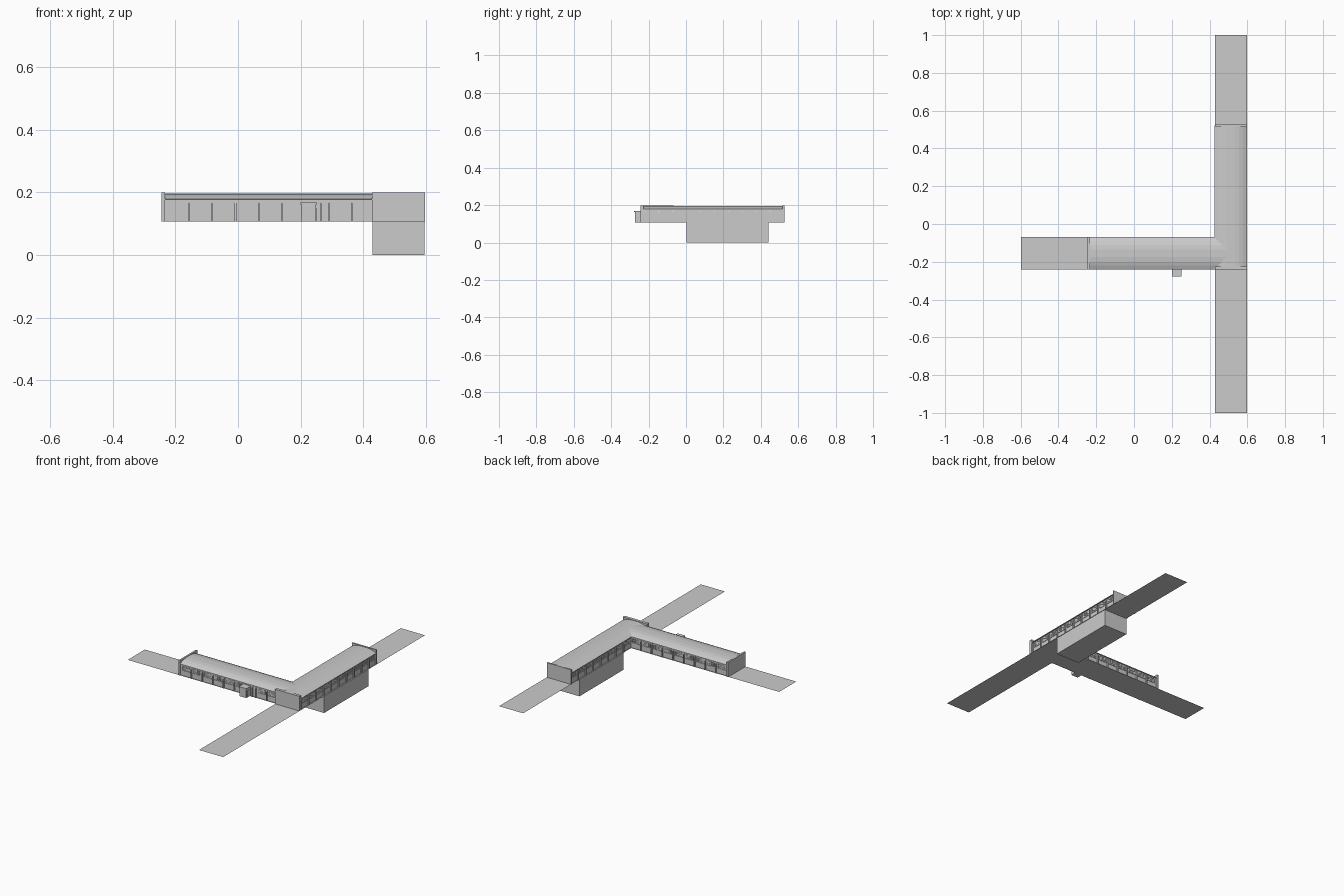
import bpy, bmesh
from mathutils import Matrix, Vector

if "Cube" in bpy.data.objects:
    bpy.data.objects.remove(bpy.data.objects["Cube"])

G = 0.107      # ground level
EAVE = 0.178   # top of the side walls


def finish(name, bm):
    bmesh.ops.recalc_face_normals(bm, faces=bm.faces)
    me = bpy.data.meshes.new(name)
    bm.to_mesh(me)
    bm.free()
    ob = bpy.data.objects.new(name, me)
    bpy.context.collection.objects.link(ob)
    return ob


def add_box(bm, lo, hi, frame=Matrix()):
    lo, hi = Vector(lo), Vector(hi)
    m = frame @ Matrix.Translation((lo + hi) / 2) @ Matrix.Diagonal((*(hi - lo), 1))
    bmesh.ops.create_cube(bm, size=1, matrix=m)


def box(name, lo, hi):
    bm = bmesh.new()
    add_box(bm, lo, hi)
    return finish(name, bm)


def sheet(name, x0, x1, y0, y1):
    bm = bmesh.new()
    bm.faces.new([bm.verts.new((x, y, G)) for x, y in ((x0, y0), (x1, y0), (x1, y1), (x0, y1))])
    return finish(name, bm)


def prism(name, profile, start, end, frame):
    """Extrude a (v, z) profile along local u from start to end."""
    bm = bmesh.new()
    a, b = ([bm.verts.new(frame @ Vector((u, v, z))) for v, z in profile] for u in (start, end))
    n = len(profile)
    for i in range(n):
        j = (i + 1) % n
        bm.faces.new((a[i], a[j], b[j], b[i]))
    bm.faces.new(a)
    bm.faces.new(b)
    return finish(name, bm)


def frame_of(origin, along, out):
    """Local axes: u along the wall, v outward, z up."""
    m = Matrix.Identity(4)
    for r in range(3):
        m[r][0], m[r][1], m[r][2], m[r][3] = along[r], out[r], (0, 0, 1)[r], origin[r]
    return m


def facade(name, frame, piers, windows):
    # buttresses with sloped caps
    bm = bmesh.new()
    for u in piers:
        w = 0.003
        prof = [(-0.002, G), (0.008, G), (0.008, 0.163), (0.003, 0.171), (-0.002, 0.171)]
        a, b = ([bm.verts.new(frame @ Vector((s, v, z))) for v, z in prof] for s in (u - w, u + w))
        for i in range(5):
            j = (i + 1) % 5
            bm.faces.new((a[i], a[j], b[j], b[i]))
        bm.faces.new(a)
        bm.faces.new(b)
    finish(name + "_buttresses", bm)
    # window frames and glazing bars
    bm = bmesh.new()
    for u in windows:
        for k in range(6):
            x = u - 0.025 + 0.01 * k
            add_box(bm, (x - 0.0008, -0.001, 0.143), (x + 0.0008, 0.0015, 0.167), frame)
        for k in range(4):
            z = 0.143 + 0.008 * k
            add_box(bm, (u - 0.025, -0.001, z - 0.0007), (u + 0.025, 0.0015, z + 0.0007), frame)
        add_box(bm, (u - 0.028, -0.001, 0.139), (u + 0.028, 0.003, 0.1415), frame)
    finish(name + "_windows", bm)


# flat ground strips and basement
sheet("long_path", 0.43, 0.597, -1, 1)
sheet("side_path", -0.597, 0.43, -0.24, -0.07)
box("basement", (0.43, 0.003, 0), (0.595, 0.442, G - 0.0005))

# wing walls
box("side_wing_walls", (-0.24, -0.234, G), (0.47, -0.076, EAVE + 0.002))
box("long_wing_walls", (0.436, -0.24, G), (0.589, 0.522, EAVE + 0.002))

# low curved roofs with a thin eave
half = [(0.085, 0.175), (0.085, 0.179), (0.066, 0.187), (0.045, 0.193), (0.02, 0.196)]
roof = half + [(-v, z) for v, z in reversed(half)]
prism("side_wing_roof", roof, -0.24, 0.5, frame_of((0, -0.155, 0), (1, 0, 0), (0, 1, 0)))
prism("long_wing_roof", roof, -0.24, 0.522, frame_of((0.512, 0, 0), (0, 1, 0), (-1, 0, 0)))

# end parapet walls
box("west_parapet", (-0.245, -0.242, G), (-0.234, -0.068, 0.199))
box("south_parapet", (0.428, -0.244, G), (0.597, -0.226, 0.199))
box("north_parapet", (0.428, 0.517, G), (0.597, 0.526, 0.199))

# entrance porch with flat cap and door
box("porch", (0.203, -0.274, G), (0.249, -0.23, 0.164))
box("porch_cap", (0.2, -0.278, 0.162), (0.252, -0.23, 0.168))
box("porch_door", (0.249, -0.264, G), (0.2505, -0.244, 0.15))

# repeated bays on all four long sides
P = 0.0745
front_piers = [-0.157 + P * i for i in range(5)] + [0.265, 0.29, 0.365]
front_windows = [-0.195 + P * i for i in range(6)] + [0.328, 0.401]
facade("front", frame_of((0, -0.234, 0), (1, 0, 0), (0, -1, 0)), front_piers, front_windows)
facade("court_side", frame_of((0, -0.076, 0), (1, 0, 0), (0, 1, 0)),
       [-0.157 + P * i for i in range(8)], [-0.195 + P * i for i in range(9)])
facade("right", frame_of((0.589, 0, 0), (0, 1, 0), (1, 0, 0)),
       [-0.22 + P * i for i in range(10)], [-0.182 + P * i for i in range(10)])
facade("court_back", frame_of((0.436, 0, 0), (0, 1, 0), (-1, 0, 0)),
       [-0.22 + P * i for i in range(3, 10)], [-0.182 + P * i for i in range(2, 10)])
